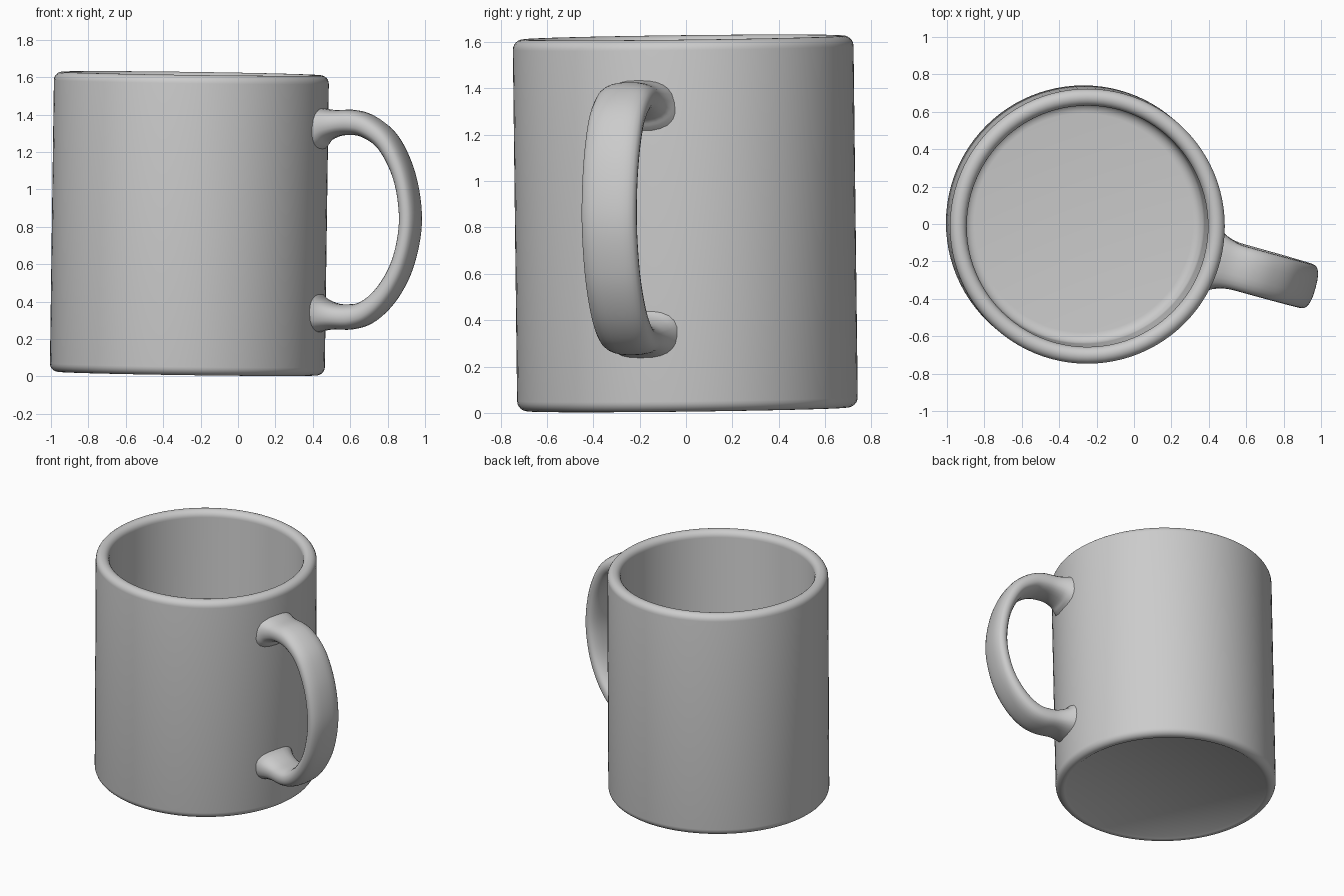
import bpy, bmesh, math
from mathutils import Vector, Matrix

cube = bpy.data.objects.get("Cube")
if cube:
    bpy.data.objects.remove(cube)

GREY = (0.6, 0.6, 0.6, 1)
mat = bpy.data.materials.new("grey glaze")
mat.use_nodes = True
mat.diffuse_color = GREY
mat.node_tree.nodes["Principled BSDF"].inputs["Base Color"].default_value = GREY

# Slight lean of the whole mug, pivoting at mid height
pivot = Vector((-0.26, -0.003, 0.817))
lean = (Matrix.Translation(pivot)
        @ Matrix.Rotation(0.014, 4, 'Y') @ Matrix.Rotation(0.012, 4, 'X')
        @ Matrix.Translation((0, 0, -0.802)))


def finish(name, bm):
    bmesh.ops.remove_doubles(bm, verts=bm.verts, dist=1e-5)
    bmesh.ops.recalc_face_normals(bm, faces=bm.faces)
    mesh = bpy.data.meshes.new(name)
    bm.to_mesh(mesh)
    bm.free()
    mesh.materials.append(mat)
    obj = bpy.data.objects.new(name, mesh)
    bpy.context.collection.objects.link(obj)
    obj.matrix_world = lean
    bpy.ops.object.select_all(action='DESELECT')
    obj.select_set(True)
    bpy.context.view_layer.objects.active = obj
    bpy.ops.object.shade_smooth_by_angle(angle=math.radians(50))
    return obj


def arc(cx, cz, rad, start, end, steps=6):
    """Profile points along an arc, angles in degrees."""
    for i in range(steps + 1):
        a = math.radians(start + (end - start) * i / steps)
        yield (cx + rad * math.cos(a), cz + rad * math.sin(a))


def loft(bm, rings, caps=False):
    """Bridge successive closed rings of points with quads."""
    rings = [[bm.verts.new(p) for p in ring] for ring in rings]
    for a, b in zip(rings, rings[1:]):
        n = len(a)
        for i in range(n):
            j = (i + 1) % n
            bm.faces.new((a[i], a[j], b[j], b[i]))
    if caps:
        bm.faces.new(rings[0])
        bm.faces.new(rings[-1])


# Hollow body: underside, outer wall, rounded rim, inner wall and floor
R, H, WALL, FLOOR = 0.735, 1.605, 0.09, 0.1
profile = [(0.66, 0.012), (0.675, 0.002)]
profile += arc(R - 0.045, 0.045, 0.045, -90, 0)
profile += arc(R - WALL / 2, H - WALL / 2, WALL / 2, 0, 180, 12)
profile += arc(R - WALL - 0.06, FLOOR + 0.06, 0.06, 0, -90)
SEG = 96
bm = bmesh.new()
loft(bm, [[(r * math.cos(math.tau * i / SEG), r * math.sin(math.tau * i / SEG), z)
           for i in range(SEG)] for r, z in profile], caps=True)
finish("mug_body", bm)

# Handle: a flattened section swept round a C path, flaring into the wall
path = [(0.69, 1.325), (0.76, 1.345), (0.9, 1.358), (1.0, 1.33), (1.1, 1.25),
        (1.18, 1.1), (1.22, 0.93), (1.222, 0.77), (1.18, 0.59), (1.1, 0.445),
        (1.0, 0.35), (0.9, 0.318), (0.76, 0.325), (0.69, 0.335)]
path = [Vector(p) for p in path]


def spline(pts, steps=6):
    """Smooth curve through the points."""
    ext = [2 * pts[0] - pts[1]] + pts + [2 * pts[-1] - pts[-2]]
    out = []
    for a, b, c, d in zip(ext, ext[1:], ext[2:], ext[3:]):
        for i in range(steps):
            t = i / steps
            out.append(b + 0.5 * t * (c - a + t * (2 * a - 5 * b + 4 * c - d
                                                   + t * (3 * (b - c) + d - a))))
    return out + [pts[-1]]


def power(v, e):
    return math.copysign(abs(v) ** e, v)


curve = spline(path)
turn = Matrix.Rotation(math.radians(-15.5), 3, 'Z')
rings = []
for i, p in enumerate(curve):
    tangent = (curve[min(i + 1, len(curve) - 1)] - curve[max(i - 1, 0)]).normalized()
    normal = Vector((-tangent.y, tangent.x))
    flare = max(0, (0.85 - p.x) / 0.15) ** 2
    thick = 0.05 + 0.018 * min(1, max(0, (1.2 - p.x) / 0.3)) + 0.05 * flare
    width = 0.122 + 0.045 * flare
    ring = []
    for k in range(24):
        a = math.tau * k / 24
        q = p + normal * thick * power(math.sin(a), 0.8)
        ring.append(turn @ Vector((q.x, width * power(math.cos(a), 0.8), q.y)))
    rings.append(ring)
bm = bmesh.new()
loft(bm, rings, caps=True)
finish("handle", bm)
